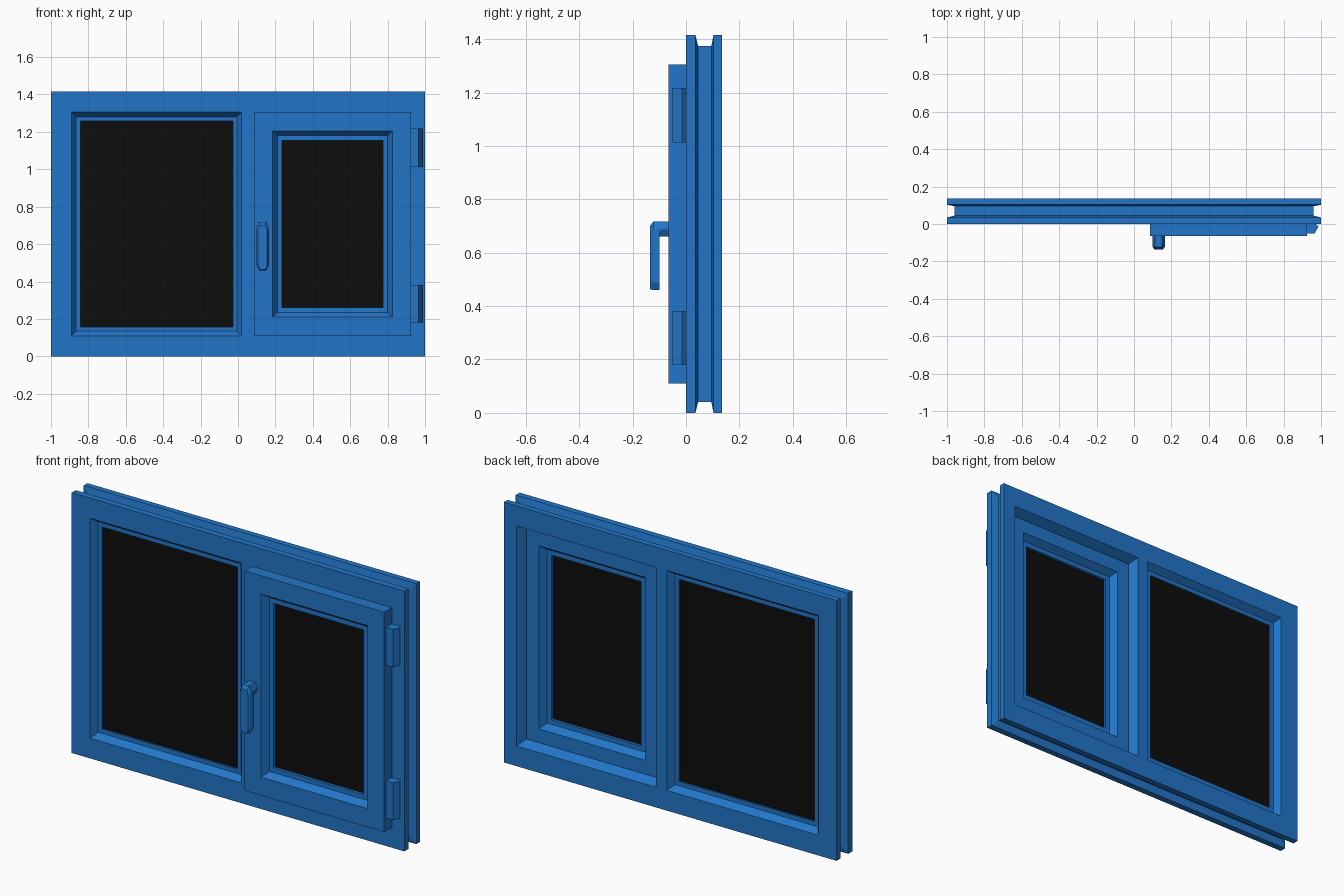
import bpy
import bmesh

cube = bpy.data.objects.get("Cube")
if cube:
    bpy.data.objects.remove(cube, do_unlink=True)


def make_material(name, color, roughness):
    mat = bpy.data.materials.new(name)
    mat.use_nodes = True
    mat.diffuse_color = color
    bsdf = mat.node_tree.nodes["Principled BSDF"]
    bsdf.inputs["Base Color"].default_value = color
    bsdf.inputs["Roughness"].default_value = roughness
    return mat


blue = make_material("blue_paint", (0.016, 0.18, 0.58, 1), 0.5)
black = make_material("black_glass", (0.004, 0.004, 0.004, 1), 0.5)


def loft(name, loops, mat, closed):
    """Bridge successive point loops; closed joins last to first, else cap the ends."""
    bm = bmesh.new()
    rings = [[bm.verts.new(p) for p in loop] for loop in loops]
    pairs = list(zip(rings, rings[1:]))
    if closed:
        pairs.append((rings[-1], rings[0]))
    else:
        bm.faces.new(rings[0])
        bm.faces.new(rings[-1])
    for a, b in pairs:
        for i in range(len(a)):
            j = (i + 1) % len(a)
            bm.faces.new((a[i], a[j], b[j], b[i]))
    bmesh.ops.recalc_face_normals(bm, faces=bm.faces)
    mesh = bpy.data.meshes.new(name)
    bm.to_mesh(mesh)
    bm.free()
    mesh.materials.append(mat)
    obj = bpy.data.objects.new(name, mesh)
    bpy.context.collection.objects.link(obj)
    return obj


def rect_loft(name, rect, section, mat=blue, closed=False):
    """Sweep a section of (inset, y) steps around a rectangle."""
    x0, x1, z0, z1 = rect
    loops = [[(x0 + d, y, z0 + d), (x1 - d, y, z0 + d),
              (x1 - d, y, z1 - d), (x0 + d, y, z1 - d)] for d, y in section]
    return loft(name, loops, mat, closed)


OUTER = (-1.0, 1.0, 0.0, 1.415)
FIXED = (-0.89, 0.02, 0.11, 1.305)
SASH = (0.085, 0.925, 0.11, 1.305)

# Outer frame with a groove running round its edge
frame = rect_loft("frame", OUTER, [
    (0, 0), (0, 0.035), (0.04, 0.045), (0.04, 0.095), (0, 0.103), (0, 0.135)])

# Cutters for the fixed light and the sash opening
cutters = [
    rect_loft("fixed_cutter", FIXED, [
        (-0.025, -0.035), (0.025, 0.035), (0.048, 0.035),
        (0.048, 0.10), (0.025, 0.10), (-0.025, 0.17)]),
    rect_loft("sash_cutter", SASH, [
        (0.025, -0.03), (0.025, 0.09), (-0.025, 0.18)]),
]
for cutter in cutters:
    cutter.hide_render = True
    mod = frame.modifiers.new(cutter.name, "BOOLEAN")
    mod.operation = "DIFFERENCE"
    mod.solver = "EXACT"
    mod.object = cutter
bpy.context.view_layer.update()
evaluated = frame.evaluated_get(bpy.context.evaluated_depsgraph_get())
cut_mesh = bpy.data.meshes.new_from_object(evaluated)
frame.modifiers.clear()
frame.data = cut_mesh
for cutter in cutters:
    bpy.data.objects.remove(cutter, do_unlink=True)

# Opening sash: overlapping front flange, body inside the frame, sloped reveals
rect_loft("sash", SASH, [
    (0, -0.065), (0, 0), (0.025, 0), (0.025, 0.085),
    (0.10, 0.085), (0.125, 0.05), (0.15, 0.05),
    (0.15, -0.03), (0.125, -0.03), (0.10, -0.065)], closed=True)

# Panes
rect_loft("fixed_glass", FIXED, [(0.045, 0.044), (0.045, 0.091)], black)
rect_loft("sash_glass", SASH, [(0.147, -0.015), (0.147, 0.035)], black)

# Hinges
HINGE = [(0.92, -0.05), (0.966, -0.05), (0.986, -0.015), (0.972, 0), (0.92, 0)]
for name, z0, z1 in (("lower_hinge", 0.18, 0.382), ("upper_hinge", 1.012, 1.217)):
    loft(name, [[(x, y, z) for x, y in HINGE] for z in (z0, z1)], blue, False)


def octagon(xc, half_w, z0, z1, cx, cz, y):
    """Rectangle with clipped corners, facing the front."""
    a, b = half_w, half_w - cx
    pts = [(-b, z0), (b, z0), (a, z0 + cz), (a, z1 - cz),
           (b, z1), (-b, z1), (-a, z1 - cz), (-a, z0 + cz)]
    return [(xc + x, y, z) for x, z in pts]


# Handle: faceted grip on a short stem
loft("handle_grip", [
    octagon(0.132, 0.033, 0.46, 0.717, 0.014, 0.028, -0.10),
    octagon(0.132, 0.033, 0.46, 0.717, 0.014, 0.028, -0.122),
    octagon(0.132, 0.024, 0.463, 0.70, 0.010, 0.024, -0.135)], blue, False)
loft("handle_stem", [
    octagon(0.132, 0.033, 0.66, 0.717, 0.014, 0.026, y) for y in (-0.102, -0.06)],
    blue, False)
